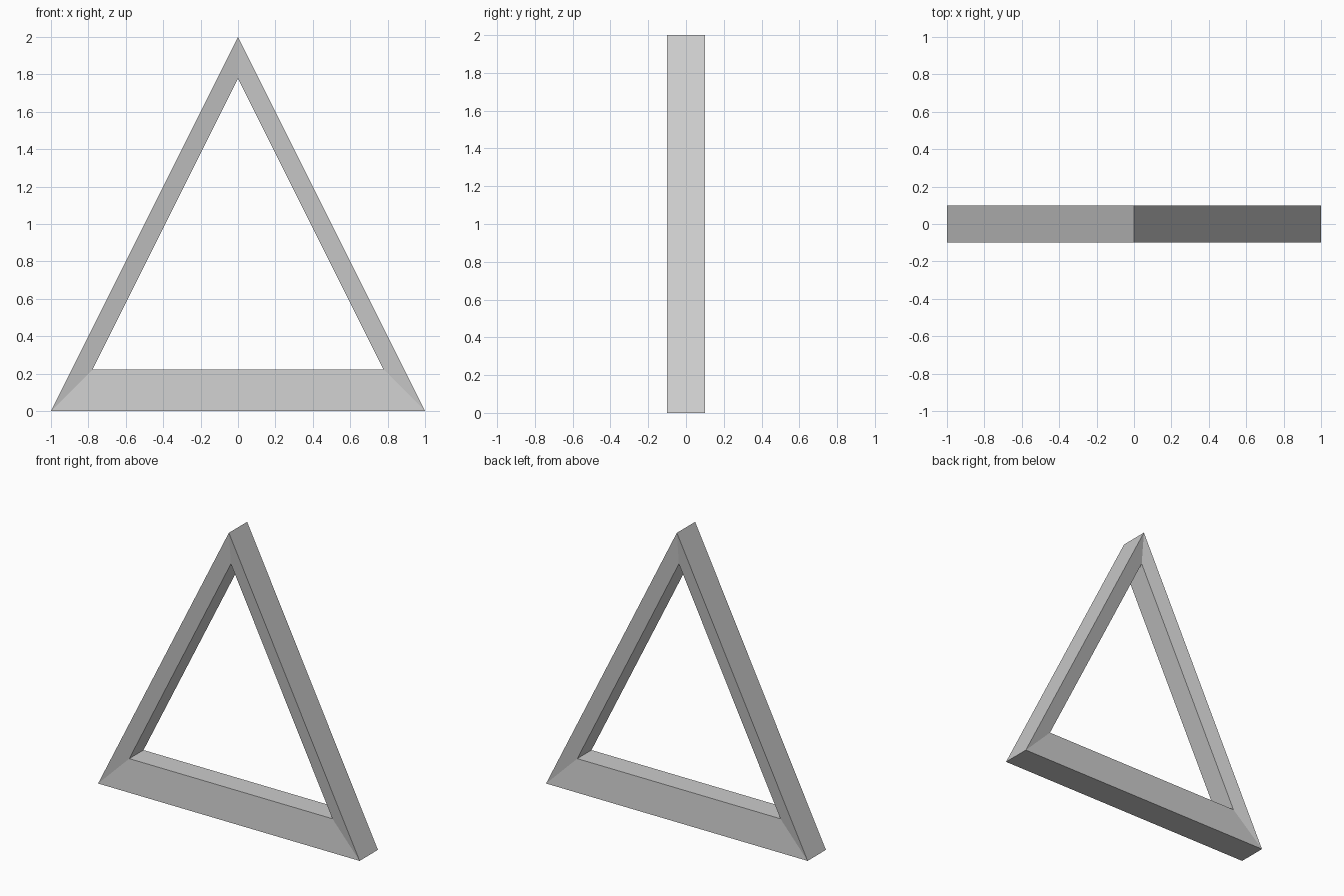
import bpy, bmesh
from mathutils import Vector

if "Cube" in bpy.data.objects:
    bpy.data.objects.remove(bpy.data.objects["Cube"])

OUTER = [(-1, 0), (1, 0), (0, 2)]   # triangle corners in x, z
HALF = 0.1                          # half thickness at the outer rim
INNER = 0.777                       # inner opening is the outer prism scaled about its centre
CENTRE = Vector((0, 0, 1))

bm = bmesh.new()


def ring(y, scale):
    """Triangle loop at depth y, scaled about the model centre."""
    return [bm.verts.new(CENTRE + (Vector((x, y, z)) - CENTRE) * scale) for x, z in OUTER]


# Cross-section rings: outer front, outer back, inner back, inner front
rings = [ring(-HALF, 1), ring(HALF, 1), ring(HALF, INNER), ring(-HALF, INNER)]

# Skin neighbouring rings: outer rim, sloped back, opening wall, sloped front
for a, b in zip(rings, rings[1:] + rings[:1]):
    for i in range(3):
        j = (i + 1) % 3
        bm.faces.new((a[i], a[j], b[j], b[i]))
bmesh.ops.recalc_face_normals(bm, faces=bm.faces)

mesh = bpy.data.meshes.new("triangle_frame")
bm.to_mesh(mesh)
bm.free()
frame = bpy.data.objects.new("triangle_frame", mesh)
bpy.context.collection.objects.link(frame)
